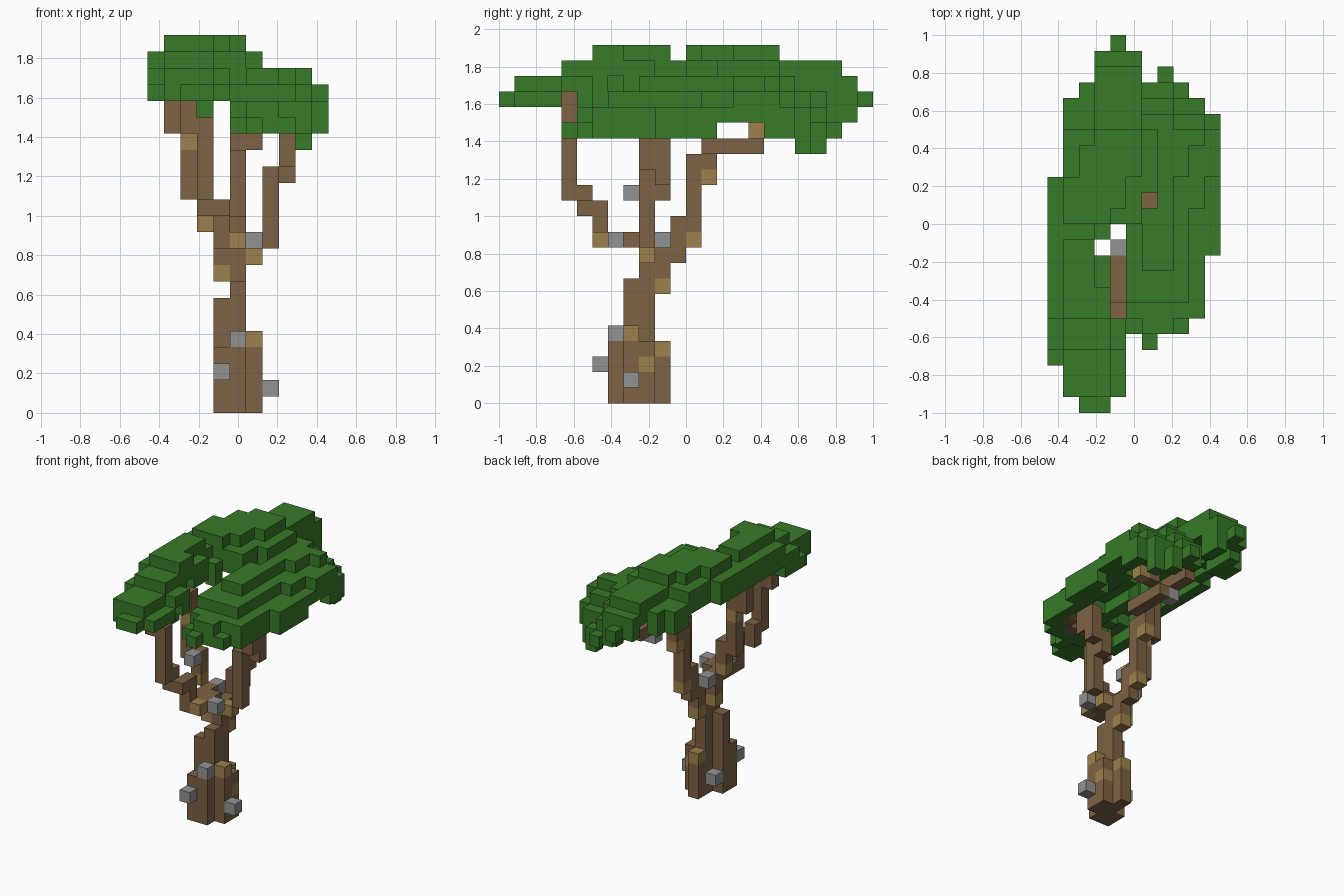
import bpy
import bmesh
from math import hypot
from mathutils import Vector

cube = bpy.data.objects.get("Cube")
if cube:
    bpy.data.objects.remove(cube, do_unlink=True)

COLS, ROWS = 11, 24
U = 2 / ROWS
DIRECTIONS = [Vector(d) for d in
              ((1, 0, 0), (-1, 0, 0), (0, 1, 0), (0, -1, 0), (0, 0, 1), (0, 0, -1))]


def material(name, rgb):
    mat = bpy.data.materials.new(name)
    mat.use_nodes = True
    colour = (*rgb, 1)
    mat.diffuse_color = colour
    shader = mat.node_tree.nodes["Principled BSDF"]
    shader.inputs["Base Color"].default_value = colour
    shader.inputs["Roughness"].default_value = 0.9
    return mat


def block_mesh(name, cells, solid, mat):
    """Build the exposed faces of a set of grid blocks."""
    bm = bmesh.new()
    for cell in sorted(cells):
        centre = Vector(cell) + Vector((0.5, 0.5, 0.5))
        for n in DIRECTIONS:
            if tuple(int(c + d) for c, d in zip(cell, n)) in solid:
                continue
            a = Vector((n.y, n.z, n.x))
            b = n.cross(a)
            corners = []
            for s, t in ((-1, -1), (1, -1), (1, 1), (-1, 1)):
                p = centre + (n + a * s + b * t) / 2
                corners.append(bm.verts.new(
                    ((p.x - COLS / 2) * U, (p.y - ROWS / 2) * U, p.z * U)))
            bm.faces.new(corners)
    bmesh.ops.remove_doubles(bm, verts=bm.verts, dist=U / 100)
    mesh = bpy.data.meshes.new(name)
    bm.to_mesh(mesh)
    bm.free()
    mesh.materials.append(mat)
    obj = bpy.data.objects.new(name, mesh)
    bpy.context.collection.objects.link(obj)


def columns(*specs):
    """Blocks of upright columns given as x, y, bottom, top."""
    return {(x, y, z) for x, y, low, high in specs for z in range(low, high + 1)}


# Trunk and its four branches
trunk = columns((4, 7, 0, 3), (5, 7, 0, 3), (4, 8, 0, 6), (5, 8, 0, 7),
                (5, 9, 0, 9), (5, 10, 0, 2), (6, 8, 0, 3), (6, 9, 0, 3),
                (5, 10, 8, 9), (4, 9, 9, 10))
front_branch = columns((4, 8, 10, 10), (4, 7, 10, 10), (5, 8, 10, 10),
                       (5, 7, 10, 10), (4, 6, 10, 12), (4, 5, 12, 12),
                       (3, 5, 12, 13), (3, 4, 13, 17), (2, 4, 17, 19))
right_branch = columns((3, 9, 12, 13), (2, 9, 13, 18), (1, 9, 17, 20))
left_branch = columns((7, 9, 10, 14), (7, 10, 13, 14), (8, 10, 14, 16),
                      (8, 9, 15, 17), (8, 7, 17, 17), (7, 6, 17, 17))
back_branch = columns((5, 11, 9, 11), (5, 12, 11, 15), (5, 13, 15, 16),
                      (7, 16, 17, 17))
back_branch |= {(6, y, 16) for y in range(13, 17)}
back_branch |= {(5, y, 17) for y in range(16, 19)}

# Pale bark knots and grey stones
knots = {(6, 8, 4), (6, 9, 2), (5, 10, 3), (5, 10, 7), (4, 9, 8), (6, 9, 9),
         (5, 6, 10), (3, 9, 11), (5, 12, 10), (5, 13, 14), (2, 9, 16),
         (8, 16, 17), (8, 8, 17)}
stones = {(4, 6, 2), (7, 8, 1), (5, 7, 4), (4, 9, 1), (6, 7, 10),
          (4, 10, 10), (3, 8, 13), (5, 16, 16)}

# Canopy outline: first and last block of each row, front to back
FIRST = [2, 1, 1] + [0] * 12 + [1] * 5 + [2, 3, 3, 4]
LAST = [3, 4, 4, 4, 4, 8] + [9] * 4 + [10] * 9 + [9, 8, 5, 5, 4]
GAPS = {(4, y) for y in range(6, 12)} | {(3, 10), (6, 13)}
footprint = {(x, y) for y in range(ROWS)
             for x in range(FIRST[y], LAST[y] + 1)} - GAPS
footprint |= {(6, 4), (7, 21)}
RIDGE = [19, 20, 20, 20, 21, 21] + [22] * 5 + [21] + [22] * 6 + [21] * 4 + [20, 19]


def canopy_top(x, y):
    if y < 12 and x >= 5:                       # lower front lobe
        across = max(0, abs(x - 6.5) - 0.5)
        return 20 - round(hypot(0.75 * across, 0.6 * max(0, 9 - y)))
    if y < 12:                                  # high front lobe
        crest = 2.5 - min(y, 10) / 8
        top = RIDGE[y] - round(max(0, abs(x - crest) - 1) + 0.1)
        return min(top, 21 if x == 0 else 22)
    crest = min(4, 2 + 0.4 * (y - 12))          # back dome, crest runs diagonally
    drop = round(0.6 * max(0, abs(x - crest) - 1))
    if x >= 6 and y > 17:                       # drooping back corner
        drop += y - 17 - (22 - RIDGE[y])
    return min(RIDGE[y] - drop, 20 if x >= 7 else 22)


leaves = columns((3, 5, 18, 19), (3, 6, 19, 20), (5, 21, 18, 19), (5, 22, 18, 19))
for x, y in footprint:
    top = canopy_top(x, y)
    low = top - 2 if x == 10 or x == 9 and y >= 19 else top - 1
    if x <= 4:
        low = top if (x, y) == (4, 4) else max(low, 19)
    elif y < 19 or x <= 7:
        low = max(low, 18 if 14 <= y <= 16 else 17)
    for z in range(min(low, top), top + 1):
        leaves.add((x, y, z))

bark = material("bark brown", (0.21, 0.122, 0.058))
parts = {
    "bark_knots": (knots, material("pale bark", (0.34, 0.22, 0.075))),
    "stones": (stones, material("stone grey", (0.29, 0.29, 0.29))),
    "trunk": (trunk, bark),
    "front_branch": (front_branch, bark),
    "right_branch": (right_branch, bark),
    "left_branch": (left_branch, bark),
    "back_branch": (back_branch, bark),
    "canopy": (leaves, material("leaf green", (0.04, 0.197, 0.022))),
}

# Each block belongs to the first part that claims it
solid = set()
owned = {}
for label, (cells, mat) in parts.items():
    owned[label] = cells - solid
    solid |= cells
for label, (cells, mat) in parts.items():
    block_mesh(label, owned[label], solid, mat)
